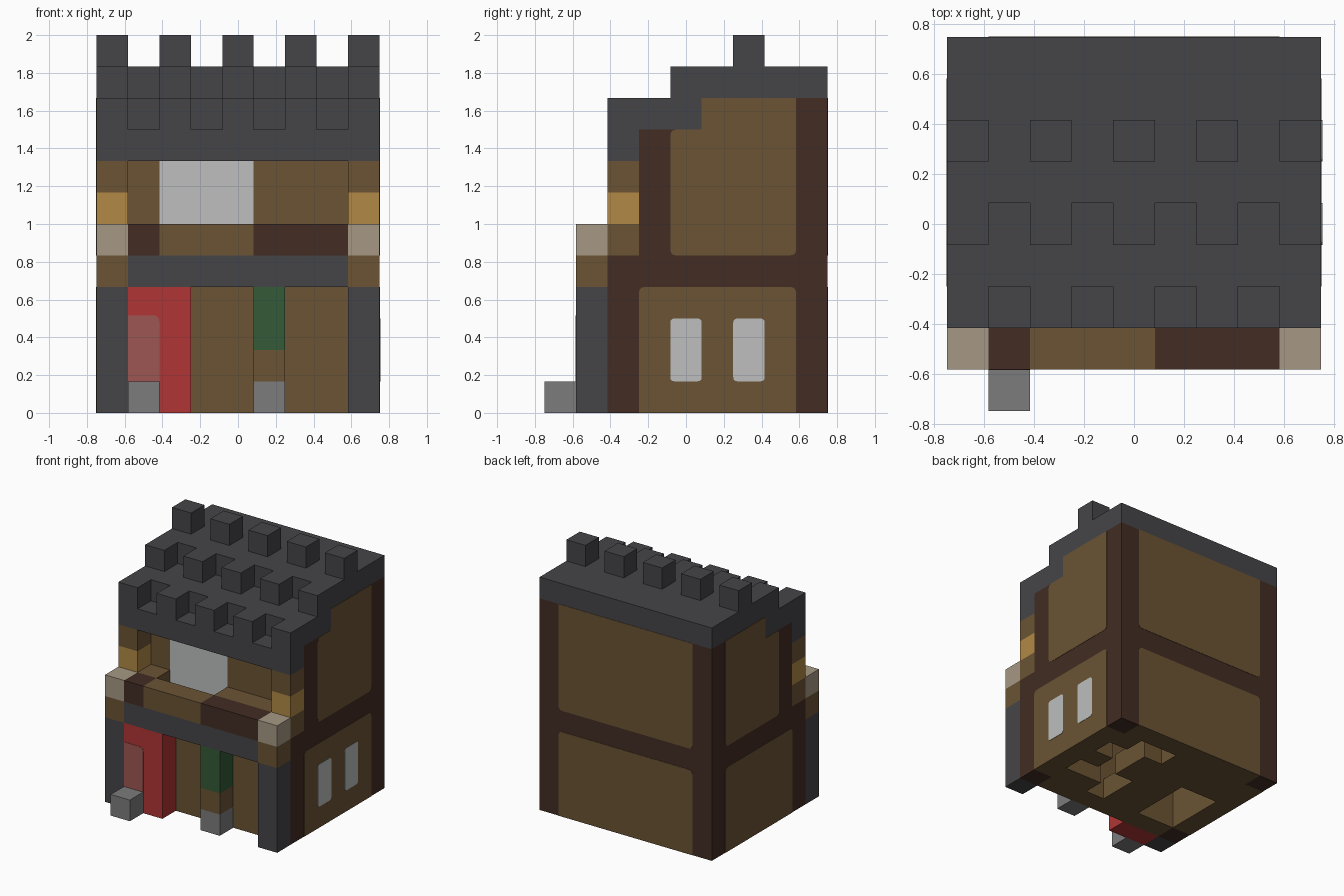
import bpy, bmesh
from mathutils import Vector

cube = bpy.data.objects.get("Cube")
if cube:
    bpy.data.objects.remove(cube, do_unlink=True)

U = 1 / 6      # size of one building block
SKIN = 0.015   # thickness of thin plates, in blocks


def material(name, hex_code):
    def linear(c):
        return c / 12.92 if c <= 0.04045 else ((c + 0.055) / 1.055) ** 2.4
    rgb = [linear(int(hex_code[i:i + 2], 16) / 255) for i in (0, 2, 4)]
    m = bpy.data.materials.new(name)
    m.use_nodes = True
    m.diffuse_color = (*rgb, 1)
    m.node_tree.nodes["Principled BSDF"].inputs["Base Color"].default_value = (*rgb, 1)
    return m


slate = material("slate", "454549")
brown = material("brown", "6b5434")
timber = material("dark_timber", "422c23")
cream = material("cream", "a69985")
gold = material("gold", "b18945")
red = material("red", "b03535")
rose = material("rose_glass", "9e5654")
green = material("green", "335a37")
stone = material("stone", "7c7c7c")
glass = material("pale_glass", "bdbfbe")


def finish(name, bm, *mats):
    bmesh.ops.recalc_face_normals(bm, faces=bm.faces)
    for v in bm.verts:
        v.co = v.co * U - Vector((0.75, 0.75, 0))
    mesh = bpy.data.meshes.new(name)
    bm.to_mesh(mesh)
    bm.free()
    for m in mats:
        mesh.materials.append(m)
    ob = bpy.data.objects.new(name, mesh)
    bpy.context.collection.objects.link(ob)
    return ob


def prism(name, outline, axis, d0, d1, *mats):
    """Extrude an outline along x (outline is y,z) or y (outline is x,z)."""
    bm = bmesh.new()
    def place(u, v, d):
        return (d, u, v) if axis == "x" else (u, d, v)
    face = bm.faces.new([bm.verts.new(place(u, v, d0)) for u, v in outline])
    new = bmesh.ops.extrude_face_region(bm, geom=[face])["geom"]
    shift = Vector(place(0, 0, d1 - d0))
    bmesh.ops.translate(bm, verts=[g for g in new if isinstance(g, bmesh.types.BMVert)], vec=shift)
    return finish(name, bm, *mats)


def block(name, x, y, z, *mats):
    outline = [(y[0], z[0]), (y[1], z[0]), (y[1], z[1]), (y[0], z[1])]
    return prism(name, outline, "x", x[0], x[1], *mats)


def rounded(points, radius=0.2):
    """Round the corners that carry a third value."""
    out = []
    for i, p in enumerate(points):
        here = Vector(p[:2])
        if len(p) == 2:
            out.append(tuple(here))
            continue
        before, after = Vector(points[i - 1][:2]), Vector(points[(i + 1) % len(points)][:2])
        a = here + (before - here).normalized() * radius
        b = here + (after - here).normalized() * radius
        for t in (0, 0.33, 0.67, 1):
            out.append(tuple(a * (1 - t) ** 2 + here * 2 * t * (1 - t) + b * t * t))
    return out


def brown_inside(ob, inward):
    """Inner and bottom faces of the timber walls are brown."""
    for f in ob.data.polygons:
        if f.normal.dot(Vector(inward)) > 0.9 or f.normal.z < -0.9 and f.center.z < 0.01:
            f.material_index = 1


# Side walls, corner timbers, wall panels
side = [(3, 0), (8, 0), (8, 10), (5, 10), (5, 9), (3, 9)]
lower = rounded([(3, 0), (8, 0), (8, 4, 1), (3, 4, 1)])
upper = rounded([(4, 5, 1), (8, 5, 1), (8, 10), (5, 10), (5, 9), (4, 9, 1)])
for label, x0, x1, out, inward in (("right", 0, 1, 0, 1), ("left", 8, 9, 9, -1)):
    brown_inside(prism(label + "_wall", side, "x", x0, x1, timber, brown), (inward, 0, 0))
    block(label + "_front_timber", (x0, x1), (2, 3), (0, 5), timber)
    block(label + "_back_timber", (x0, x1), (8, 9), (0, 10), timber)
    skin = out - inward * SKIN
    prism(label + "_lower_panel", lower, "x", out, skin, brown)
    prism(label + "_upper_panel", upper, "x", out, skin, brown)

    # Porch post and balcony post
    block(label + "_porch_post", (x0, x1), (1, 2), (0, 4), slate)
    block(label + "_porch_cap", (x0, x1), (1, 2), (4, 5), brown)
    block(label + "_rail_end", (x0, x1), (1, 2), (5, 6), cream)
    block(label + "_balcony_post", (x0, x1), (2, 3), (5, 6), brown)
    block(label + "_lamp", (x0, x1), (2, 3), (6, 7), gold)
    block(label + "_balcony_post_top", (x0, x1), (2, 3), (7, 8), brown)

# Two windows on the left side
for i, y in enumerate((4, 6)):
    shape = rounded([(y, 1, 1), (y + 1, 1, 1), (y + 1, 3, 1), (y, 3, 1)], 0.14)
    prism(f"side_window_{i + 1}", shape, "x", 9, 9 + 2 * SKIN, glass)

# Back wall with two panels
brown_inside(block("back_wall", (1, 8), (8, 9), (0, 10), timber, brown), (0, -1, 0))
prism("back_lower_panel", rounded([(1, 0), (8, 0), (8, 4, 1), (1, 4, 1)]), "y", 9, 9 + SKIN, brown)
prism("back_upper_panel", rounded([(1, 5, 1), (8, 5, 1), (8, 10), (1, 10)]), "y", 9, 9 + SKIN, brown)

# Front walls, balcony and its rail
block("front_lower_wall", (1, 8), (2, 3), (0, 4), brown)
block("balcony_floor", (1, 8), (2, 3), (4, 5), brown)
block("front_upper_wall", (1, 8), (3, 4), (5, 9), brown)
block("balcony_window", (2, 5), (3 - SKIN, 3), (5, 8), glass)
block("lintel", (1, 8), (1, 2), (4, 5), slate)
for label, x0, x1, mat in (("right", 1, 2, timber), ("middle", 2, 5, brown), ("left", 5, 8, timber)):
    block(label + "_rail", (x0, x1), (1, 2), (5, 6), mat)
    if label != "middle":
        block(label + "_balcony_bench", (x0, x1), (2, 3), (5, 6), brown)

# Door, step and planted pillar
block("door", (1, 3), (1, 2), (0, 4), red)
pane = rounded([(1, 1), (2, 1), (2, 3.1, 1), (1, 3.1)])
prism("door_pane", pane, "y", 1, 1 - SKIN, rose)
block("step", (1, 2), (0, 1), (0, 1), stone)
for name, z0, z1, mat in (("pillar_base", 0, 1, stone), ("pillar_pot", 1, 2, brown), ("pillar_plant", 2, 4, green)):
    block(name, (5, 6), (1, 2), (z0, z1), mat)

# Ground floor slab with openings
openings = {(x, y) for x in (1, 2) for y in (3, 4, 5)}
openings |= {(6, 7), (5, 7), (6, 6), (7, 6), (6, 5), (6, 4), (7, 4), (5, 4), (5, 3)}
bm = bmesh.new()
for x in range(1, 8):
    for y in range(3, 8):
        if (x, y) not in openings:
            bm.faces.new([bm.verts.new((x + i, y + j, 0)) for i, j in ((0, 0), (1, 0), (1, 1), (0, 1))])
bmesh.ops.remove_doubles(bm, verts=bm.verts, dist=0.01)
top = bmesh.ops.extrude_face_region(bm, geom=bm.faces[:], use_keep_orig=True)["geom"]
bmesh.ops.translate(bm, verts=[g for g in top if isinstance(g, bmesh.types.BMVert)], vec=(0, 0, 1))
finish("ground_floor", bm, brown)

# Stepped roof with three rows of battlements
roof = [(2, 8), (3, 8), (3, 9), (5, 9), (5, 10), (9, 10), (9, 11), (5, 11), (5, 10.001), (3, 10), (3, 9.001), (2, 9)]
roof = [(2, 8), (3, 8), (3, 9), (5, 9), (5, 10), (9, 10), (9, 11), (5, 11), (5, 10), (3, 10), (3, 9), (2, 9)]
block("roof_front", (0, 9), (2, 3), (8, 9), slate)
block("roof_middle", (0, 9), (3, 5), (9, 10), slate)
block("roof_back", (0, 9), (5, 9), (10, 11), slate)
for row, (y, z) in enumerate(((2, 9), (4, 10), (6, 11))):
    for x in range(0, 9, 2):
        block(f"battlement_{row + 1}_{x // 2 + 1}", (x, x + 1), (y, y + 1), (z, z + 1), slate)
